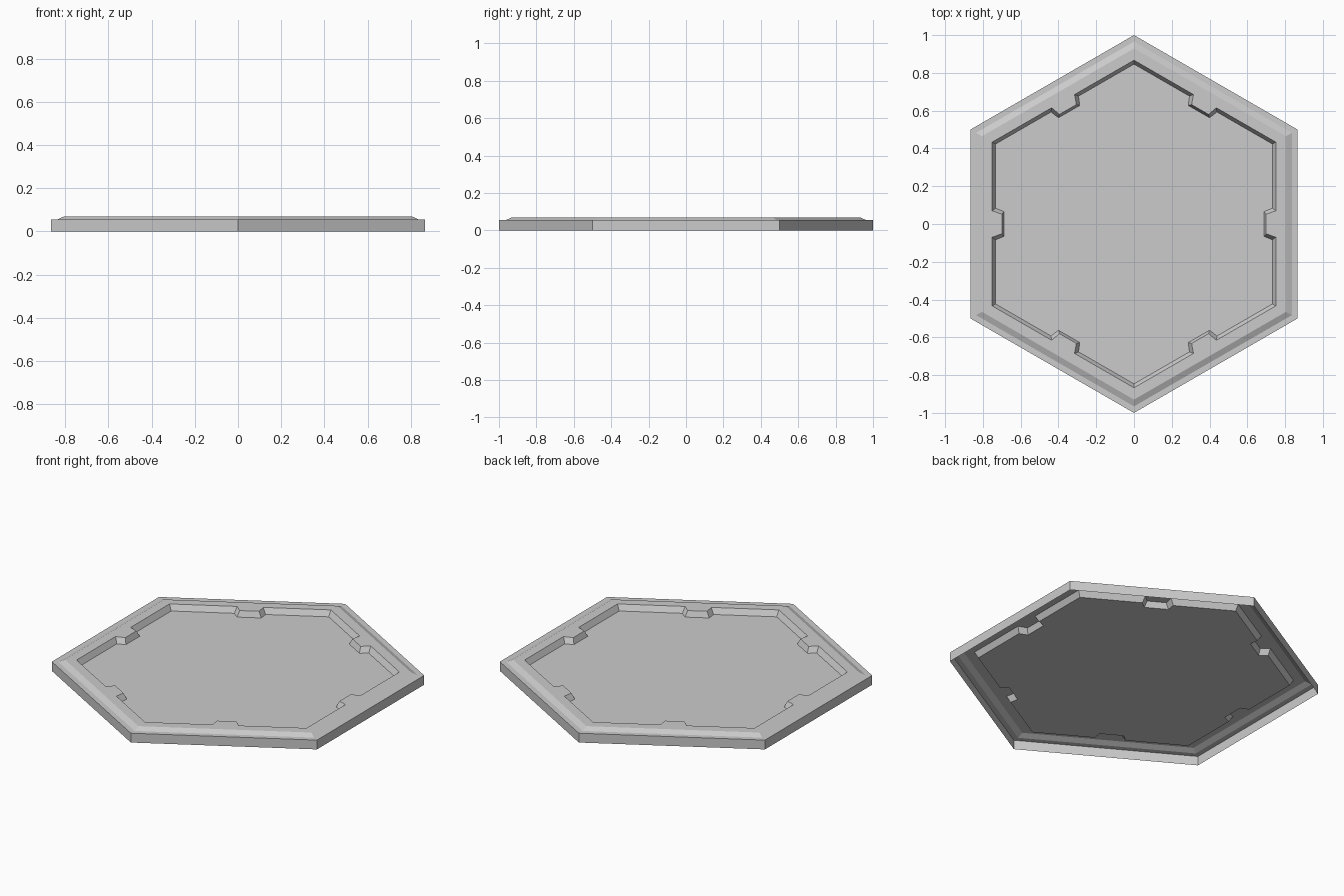
import bpy, bmesh
from math import cos, sin, pi, sqrt

if "Cube" in bpy.data.objects:
    bpy.data.objects.remove(bpy.data.objects["Cube"])


def side_points(a, apothem, pts):
    """Place (distance, sideways) points on the side facing angle a."""
    return [(d * cos(a) - s * sin(a), d * sin(a) + s * cos(a)) for d, s in pts]


def ring(bm, z, apothem, tab=None):
    """Six sides, each a list of verts: start corner, then optional tab points."""
    sides = []
    for k in range(6):
        pts = [(apothem, -apothem / sqrt(3))]
        if tab:
            tip, base_w, tip_w = tab
            pts += [(apothem, -base_w), (tip, -tip_w), (tip, tip_w), (apothem, base_w)]
        sides.append([bm.verts.new((x, y, z)) for x, y in side_points(k * pi / 3, apothem, pts)])
    return sides


def flat(sides):
    return [v for s in sides for v in s]


def bridge(bm, lower, upper):
    a, b = flat(lower), flat(upper)
    for i in range(len(a)):
        j = (i + 1) % len(a)
        bm.faces.new((a[i], a[j], b[j], b[i]))


bm = bmesh.new()

# Outer wall, ledge and chamfer (open underneath)
outer = [ring(bm, z, r) for r, z in
         [(0.866, 0), (0.866, 0.055), (0.836, 0.055), (0.805, 0.07)]]
for lo, hi in zip(outer, outer[1:]):
    bridge(bm, lo, hi)

# Flat rim top, one face per side, with inward tabs
lip = ring(bm, 0.07, 0.751, (0.70, 0.07, 0.052))
for k in range(6):
    n = (k + 1) % 6
    inner = lip[k] + [lip[n][0]]
    bm.faces.new([outer[-1][k][0], outer[-1][n][0]] + inner[::-1])

# Sloping inner wall and recessed floor
foot = ring(bm, 0.037, 0.733, (0.687, 0.084, 0.065))
bridge(bm, lip, foot)
bm.faces.new(flat(foot))

mesh = bpy.data.meshes.new("hex_tile")
bm.to_mesh(mesh)
bm.free()
obj = bpy.data.objects.new("hex_tile", mesh)
bpy.context.collection.objects.link(obj)
